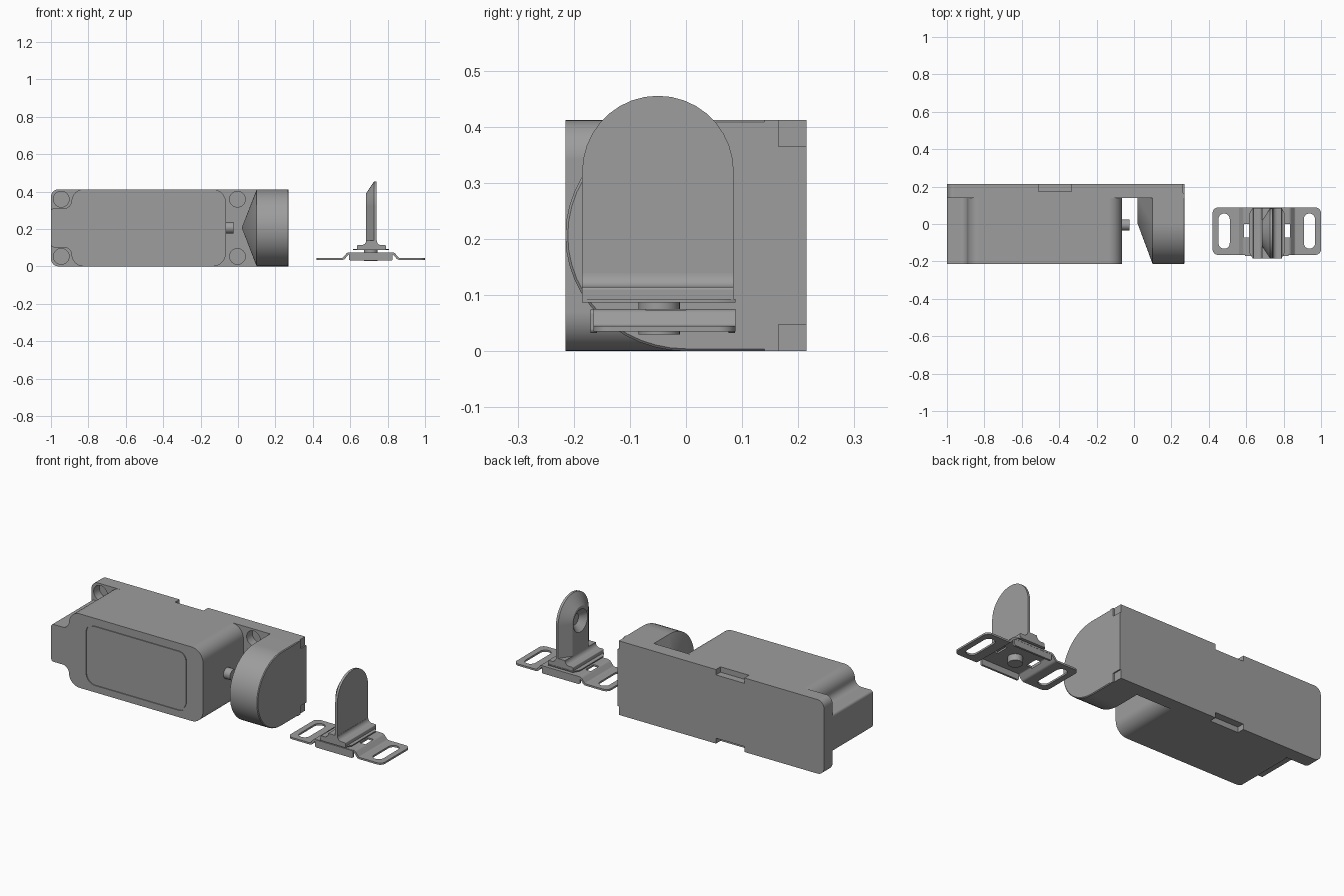
import bpy, bmesh, math
from mathutils import Vector

if "Cube" in bpy.data.objects:
    bpy.data.objects.remove(bpy.data.objects["Cube"])


def rounded(corners, n=8):
    """Outline from (a, b, radius) corners with true arc fillets."""
    out = []
    for i, (a, b, r) in enumerate(corners):
        p = Vector((a, b))
        if r == 0:
            out.append((a, b))
            continue
        u = (Vector(corners[i - 1][:2]) - p).normalized()
        v = (Vector(corners[(i + 1) % len(corners)][:2]) - p).normalized()
        half = u.angle(v) / 2
        c = p + (u + v).normalized() * r / math.sin(half)
        s, e = p + u * r / math.tan(half) - c, p + v * r / math.tan(half) - c
        a0 = math.atan2(s.y, s.x)
        d = (math.atan2(e.y, e.x) - a0 + math.pi) % (2 * math.pi) - math.pi
        out += [(c.x + r * math.cos(a0 + d * k / n), c.y + r * math.sin(a0 + d * k / n))
                for k in range(n + 1)]
    return out


def rect(a0, a1, b0, b1, r=0):
    return rounded([(a0, b0, r), (a1, b0, r), (a1, b1, r), (a0, b1, r)])


def circle(a, b, r, n=32):
    return [(a + r * math.cos(2 * math.pi * k / n), b + r * math.sin(2 * math.pi * k / n))
            for k in range(n)]


def place(axis, a, b, t):
    return {'X': (t, a, b), 'Y': (a, t, b), 'Z': (a, b, t)}[axis]


def finish(name, bm):
    bmesh.ops.recalc_face_normals(bm, faces=bm.faces[:])
    me = bpy.data.meshes.new(name)
    bm.to_mesh(me)
    bm.free()
    me.materials.append(grey)
    ob = bpy.data.objects.new(name, me)
    bpy.context.collection.objects.link(ob)
    return ob


def loft(name, axis, sections):
    """Closed solid through (outline, offset) sections."""
    bm = bmesh.new()
    rings = [[bm.verts.new(place(axis, a, b, t)) for a, b in o] for o, t in sections]
    bm.faces.new(rings[0])
    bm.faces.new(rings[-1])
    for r, s in zip(rings, rings[1:]):
        for i in range(len(r)):
            j = (i + 1) % len(r)
            bm.faces.new((r[i], r[j], s[j], s[i]))
    return finish(name, bm)


def prism(name, axis, outline, lo, hi):
    return loft(name, axis, [(outline, lo), (outline, hi)])


def box(name, x0, x1, y0, y1, z0, z1):
    return prism(name, 'Z', rect(x0, x1, y0, y1), z0, z1)


def hull(name, points):
    bm = bmesh.new()
    for p in points:
        bm.verts.new(p)
    bmesh.ops.convex_hull(bm, input=bm.verts[:])
    bmesh.ops.dissolve_limit(bm, angle_limit=0.01, verts=bm.verts[:], edges=bm.edges[:])
    return finish(name, bm)


def cut(ob, cutters, op='DIFFERENCE'):
    bpy.context.view_layer.objects.active = ob
    for c in cutters:
        m = ob.modifiers.new("cut", 'BOOLEAN')
        m.operation, m.solver, m.object = op, 'EXACT', c
        bpy.ops.object.modifier_apply(modifier=m.name)
        bpy.data.objects.remove(c)


grey = bpy.data.materials.new("dark_grey")
grey.diffuse_color = (.34, .34, .34, 1)
grey.use_nodes = True
grey.node_tree.nodes["Principled BSDF"].inputs["Base Color"].default_value = grey.diffuse_color
H, ZC = 0.412, 0.206

# Switch housing with screw recesses on the left corners
housing = prism("housing", 'Y', rounded([
    (-.065, 0, .07), (-.065, H, .07), (-.89, H, .065), (-.89, .31, .04), (-1, .31, .015),
    (-1, .102, .015), (-.89, .102, .04), (-.89, 0, .065)]), -.215, .14)

# Front panel set flush inside a shallow groove
cut(housing, [prism("cutter", 'Y', rect(-.785, -.16, .038, .376, .055), -.3, -.210)])
prism("front_panel", 'Y', rect(-.775, -.17, .048, .366, .045), -.215, -.209)

# Back plate with blind screw holes, edge notches and end notches
plate = prism("back_plate", 'Y', rounded([(-1, 0, .04), (.27, 0, 0), (.27, H, 0), (-1, H, .04)]),
              .14, .215)
cutters = []
for x in (-.945, -.003):
    for z in (.053, H - .053):
        cutters.append(prism("cutter", 'Y', circle(x, z, .042), .10, .19))
for lo, hi in ((-.1, .03), (H - .03, H + .1)):
    cutters.append(box("cutter", -.51, -.335, .175, .3, lo, hi))
for lo, hi in ((-.1, .047), (H - .047, H + .1)):
    cutters.append(box("cutter", .263, .4, .165, .3, lo, hi))
cut(plate, cutters)

# Locking head: D-shaped block ending in a half cone and ridge, thin end bevel
def d_shape(s):
    arc = [(-.215 * s * math.sin(math.pi * k / 24), ZC + ZC * s * math.cos(math.pi * k / 24))
           for k in range(25)]
    return [(.14, ZC + ZC * s)] + arc + [(.14, ZC - ZC * s)]


hull("locking_head", [(x, y, z) for x, s in ((.1, 1), (.266, 1), (.27, .98)) for y, z in d_shape(s)]
     + [(.02, 0, ZC), (.02, .14, ZC)])

# Stub pin between housing and head
prism("stub_pin", 'X', circle(-.005, ZC, .03), -.08, -.025)

# Mounting strap: bent sheet with slots and square holes
CX = .71
side = [(-.29, .035, 0), (-.143, .035, .02), (-.118, .065, .01)]
top = [(-.29, .045, 0), (-.15, .045, .01), (-.125, .075, .02)]
half = side + [(-x, z, r) for x, z, r in side[::-1]]
half += [(-x, z, r) for x, z, r in top] + top[::-1]
strap = prism("mounting_strap", 'Y', rounded([(CX + x, z, r) for x, z, r in half], 5), -.2, .12)
cut(strap, [prism("cutter", 'Z', rect(.42, 1, -.165, .088, .03), 0, .2)], 'INTERSECT')
cutters = []
for s in (-1, 1):
    x = CX + s * .228
    cutters.append(prism("cutter", 'Z', rect(x - .03, x + .03, -.132, .056, .0299), 0, .2))
    x = CX + s * .107
    cutters.append(box("cutter", x - .016, x + .016, -.072, 0, 0, .2))
cut(strap, cutters)
for name, y in (("strap_flange_front", -.17), ("strap_flange_back", .076)):
    prism(name, 'Y', rect(CX - .117, CX + .117, .032, .074, .008), y, y + .011)

# Pivot hub and washer plate
prism("pivot_hub", 'Z', circle(CX, -.048, .037), .03, .092)
c = .035
prism("washer_plate", 'Z', [
    (.615, -.185 + c), (.635, -.185), (.788, -.185), (.808, -.185 + c),
    (.808, .088 - c), (.788, .088), (.635, .088), (.615, .088 - c)], .087, .093)

# Tongue foot with filleted shoulders
prism("tongue_foot", 'Y', rounded([
    (.637, .091, 0), (.79, .091, 0), (.79, .114, .005), (.742, .114, .024), (.742, .139, 0),
    (.685, .139, 0), (.685, .114, .024), (.637, .114, .005)]), -.185, .085)


# Arched tongue, bevelled on the side facing the head, with a dished recess
def arch(r):
    return [(-.05 - r, .114)] + [
        (-.05 - r * math.cos(math.pi * k / 18), .32 + r * math.sin(math.pi * k / 18))
        for k in range(19)] + [(-.05 + r, .114)]


tongue = loft("tongue", 'X', [(arch(.07), .685), (arch(.135), .728), (arch(.135), .741)])
cut(tongue, [loft("cutter", 'X', [(circle(-.05, .31, .078), .67), (circle(-.05, .31, .03), .718)])])

# Smooth the curved faces, keep edges crisp and flats even
for ob in bpy.context.scene.objects:
    ob.select_set(True)
    bpy.context.view_layer.objects.active = ob
bpy.ops.object.shade_smooth_by_angle(angle=math.radians(30))
for ob in bpy.context.scene.objects:
    ob.modifiers.new("even_flats", 'WEIGHTED_NORMAL').keep_sharp = True
